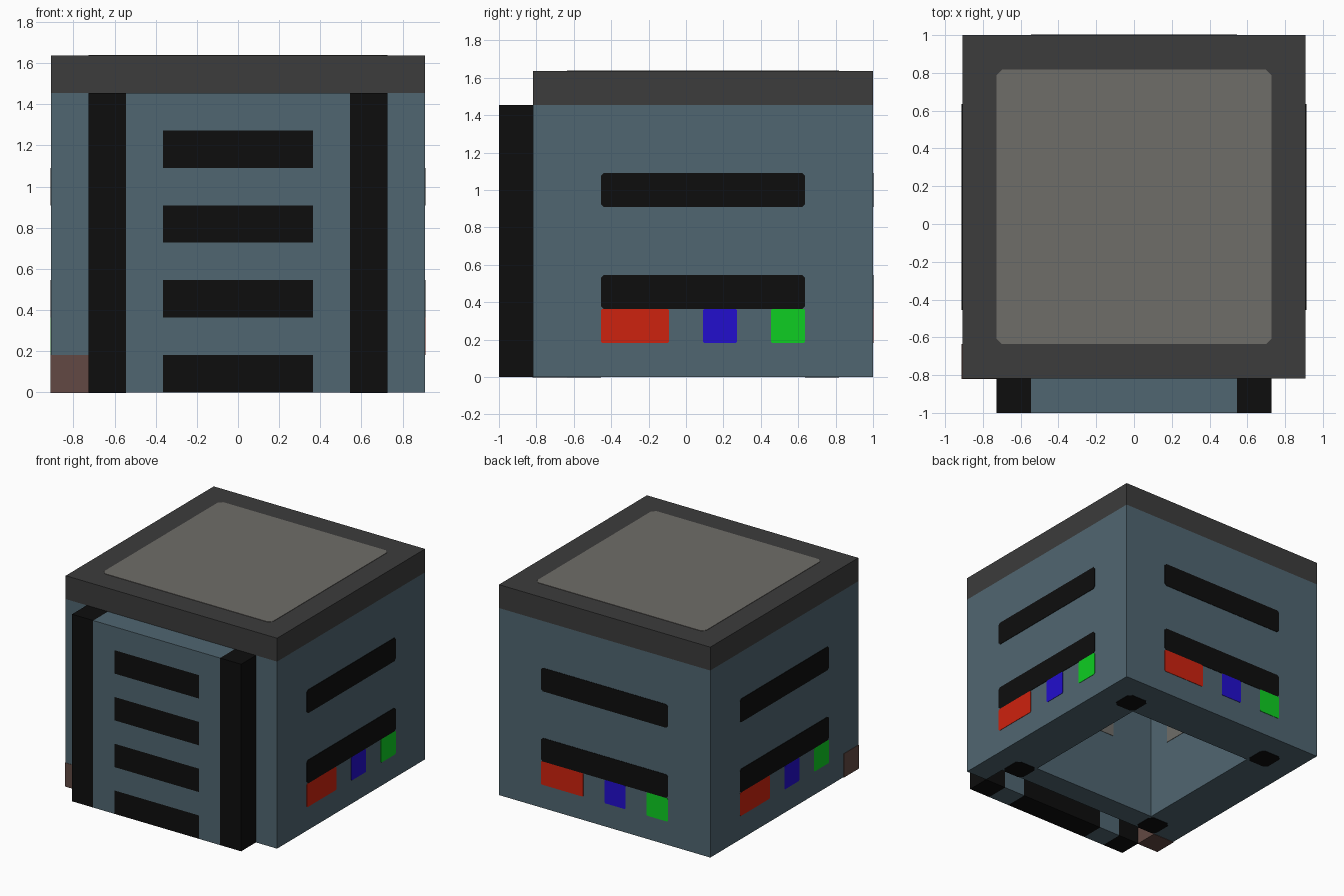
import bpy, bmesh, math
from mathutils import Vector, Matrix

if "Cube" in bpy.data.objects:
    bpy.data.objects.remove(bpy.data.objects["Cube"])

U = 2 / 11          # one grid cell of the blocky design
T = 0.003 / U       # painted plate thickness, in cells


def material(name, rgb):
    m = bpy.data.materials.new(name)
    lin = [(c / 255 / 12.92) if c < 10 else ((c / 255 + 0.055) / 1.055) ** 2.4 for c in rgb]
    m.diffuse_color = (*lin, 1)
    m.use_nodes = True
    m.node_tree.nodes["Principled BSDF"].inputs["Base Color"].default_value = m.diffuse_color
    return m


TEAL = material("slate_blue", (80, 102, 113))
LID = material("charcoal", (60, 60, 60))
GREY = material("warm_grey", (111, 109, 104))
BLACK = material("black", (13, 13, 13))
RED = material("red", (206, 34, 14))
BLUE = material("blue", (34, 14, 206))
GREEN = material("green", (14, 206, 34))
BROWN = material("rust_brown", (98, 73, 67))


def prism(name, pts, z0, z1, mat, matrix=None, skip_centre=False):
    """Extrude a plan outline (in cells) from z0 to z1."""
    bm = bmesh.new()
    low = [bm.verts.new((x * U, y * U, z0 * U)) for x, y in pts]
    top = [bm.verts.new((x * U, y * U, z1 * U)) for x, y in pts]
    bm.faces.new(low)
    bm.faces.new(top)
    n = len(pts)
    for i in range(n):
        j = (i + 1) % n
        if skip_centre and pts[i][0] == 0 and pts[j][0] == 0:
            continue
        bm.faces.new((low[i], low[j], top[j], top[i]))
    bmesh.ops.recalc_face_normals(bm, faces=bm.faces)
    if matrix:
        bm.transform(matrix)
    me = bpy.data.meshes.new(name)
    bm.to_mesh(me)
    bm.free()
    me.materials.append(mat)
    ob = bpy.data.objects.new(name, me)
    bpy.context.collection.objects.link(ob)
    return ob


def box(name, x0, x1, y0, y1, z0, z1, mat):
    return prism(name, [(x0, y0), (x1, y0), (x1, y1), (x0, y1)], z0, z1, mat)


def plate(name, x0, x1, y0, y1, mat, matrix, c=0.08):
    """Thin painted plate with clipped corners, on local z = 0."""
    pts = [(x0 + c, y0), (x1 - c, y0), (x1, y0 + c), (x1, y1 - c),
           (x1 - c, y1), (x0 + c, y1), (x0, y1 - c), (x0, y0 + c)]
    return prism(name, pts, 0, T, mat, matrix)


def on_wall(angle, dist):
    """Wall frame: local x runs along the wall, local y is up, local z points out."""
    stand = Matrix(((0, 0, 1, 0), (1, 0, 0, 0), (0, 1, 0, 0), (0, 0, 0, 1)))
    return (Matrix.Translation((0, 0.5 * U, 0)) @ Matrix.Rotation(angle, 4, 'Z')
            @ Matrix.Translation((dist * U, 0, 0)) @ stand)


# Hollow shell: half plan outline, mirrored; has a shallow bay behind the door
half = [(0, -3.5), (4, -3.5), (4, -4.5), (5, -4.5), (5, 5.5),
        (0, 5.5), (0, 3.5), (3, 3.5), (3, -2.5), (0, -2.5)]
shell = prism("body_shell", half, 0, 8, TEAL, skip_centre=True)
mir = shell.modifiers.new("mirror", 'MIRROR')
mir.use_clip = True

# Lid with pale top
box("lid", -5, 5, -4.5, 5.5, 8, 9, LID)
plate("lid_top_panel", -4, 4, -3.5, 4.5, GREY, Matrix.Translation((0, 0, 9 * U)), 0.16)

# Front door: black posts, blue stiles, alternating rails and black slats
for s, side in ((-1, "left"), (1, "right")):
    a, b = sorted((3 * s, 4 * s))
    box("door_post_" + side, a, b, -5.5, -4.5, 0, 8, BLACK)
    a, b = sorted((2 * s, 3 * s))
    box("door_stile_" + side, a, b, -5.5, -4.5, 0, 8, TEAL)
for k in range(8):
    name, mat = ("door_rail", TEAL) if k % 2 else ("door_slat", BLACK)
    box(f"{name}_{k // 2}", -2, 2, -5.5, -4.5, k, k + 1, mat)

# Vents and indicator lamps on right, back and left walls
for i, side in enumerate(("right", "back", "left")):
    frame = on_wall(i * math.pi / 2, 5)
    plate(f"{side}_vent_upper", -3, 3, 5, 6, BLACK, frame)
    plate(f"{side}_vent_lower", -3, 3, 2, 3, BLACK, frame)
    plate(f"{side}_lamp_red", -3, -1, 1, 2, RED, frame, 0.04)
    plate(f"{side}_lamp_blue", 0, 1, 1, 2, BLUE, frame, 0.04)
    plate(f"{side}_lamp_green", 2, 3, 1, 2, GREEN, frame, 0.04)

# Rust patch wrapping the front left bottom corner
box("rust_corner", -5 - T, -4 + T, -4.5 - T, -3.5, -T, 1, BROWN)

# Black foot pads under the shell
for x in (-4, 3):
    for y in (-3.5, 3.5):
        plate("foot_pad", x, x + 1, y, y + 1, BLACK,
              Matrix.Translation((0, 0, -T * U)), 0.15)

# Grey patches on the inside walls
box("inner_patch_front", -1, 1, -2.5, -2.5 + T, 3, 5, GREY)
box("inner_patch_left", -3, -3 + T, -1.5, 2.5, 3, 5, GREY)
